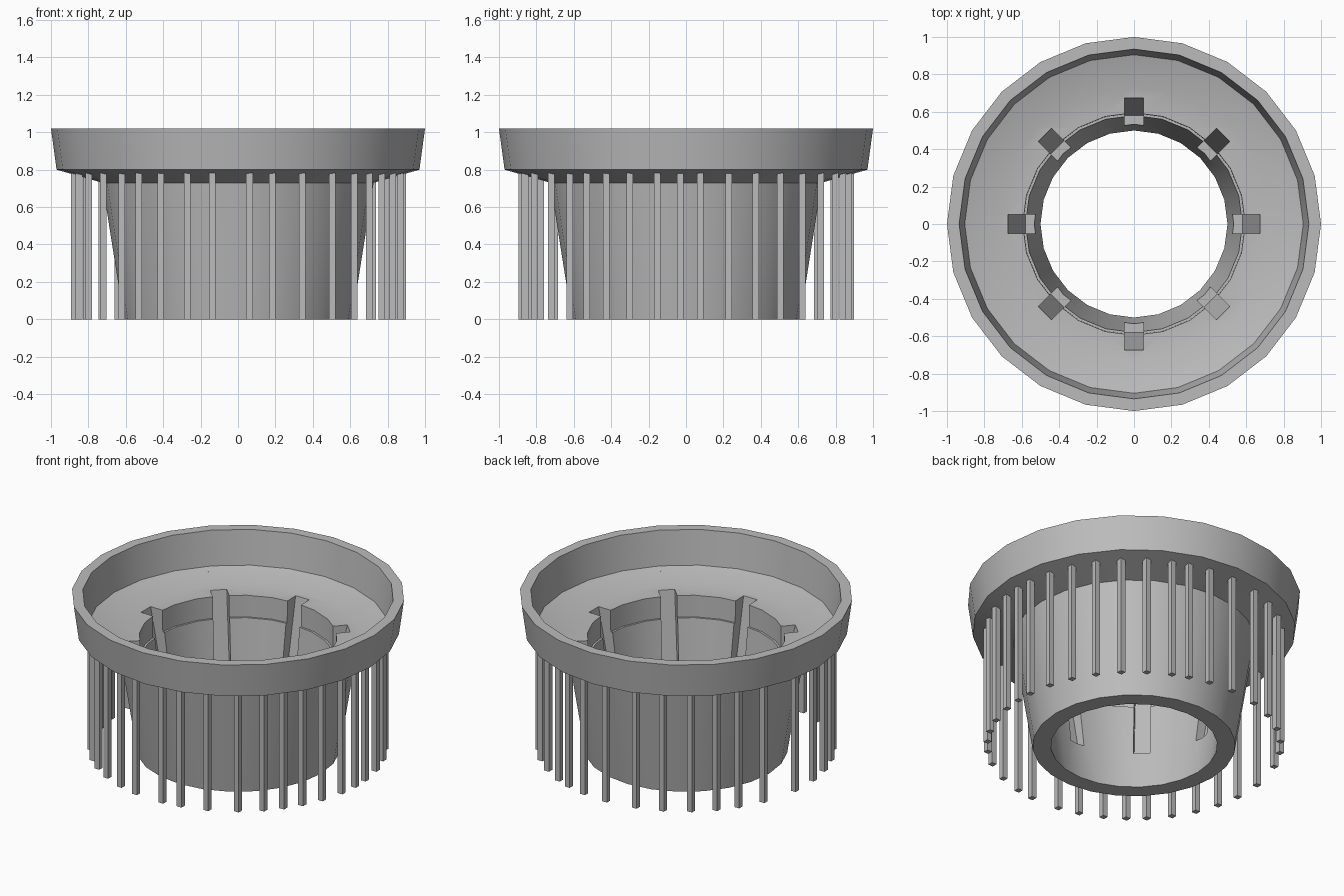
import bpy, bmesh
from math import radians, sin, cos, pi
from mathutils import Matrix, Vector

cube = bpy.data.objects.get("Cube")
if cube:
    bpy.data.objects.remove(cube, do_unlink=True)

grey = bpy.data.materials.new("plain grey")
grey.use_nodes = True
colour = (0.5, 0.5, 0.5, 1)
grey.diffuse_color = colour
grey.node_tree.nodes["Principled BSDF"].inputs["Base Color"].default_value = colour


def make_object(name, bm):
    bmesh.ops.recalc_face_normals(bm, faces=bm.faces[:])
    mesh = bpy.data.meshes.new(name)
    bm.to_mesh(mesh)
    bm.free()
    mesh.materials.append(grey)
    obj = bpy.data.objects.new(name, mesh)
    bpy.context.collection.objects.link(obj)
    return obj


def lathe(name, profile, sides):
    """Revolve a closed (radius, height) profile about z."""
    bm = bmesh.new()
    rings = [[bm.verts.new((r * cos(2 * pi * i / sides), r * sin(2 * pi * i / sides), z))
              for r, z in profile] for i in range(sides)]
    n = len(profile)
    for i in range(sides):
        a, b = rings[i], rings[(i + 1) % sides]
        for j in range(n):
            k = (j + 1) % n
            bm.faces.new((a[j], b[j], b[k], a[k]))
    return make_object(name, bm)


# Flared bowl with a tapered, open neck
bowl = lathe("bowl_and_neck", [
    (0.5, 0), (0.61, 0), (0.725, 0.73), (0.97, 0.8), (1, 1.02), (0.935, 1.02),
    (0.905, 0.797), (0.73, 0.745), (0.595, 0.742), (0.593, 0.6), (0.58, 0.6)], 24)

# Eight sloping slots cut into the neck
bm = bmesh.new()
wedge = [(0.4, 0.25), (0.58, 0.25), (0.69, 0.823), (0.4, 0.823)]
for i in range(8):
    turn = Matrix.Rotation(i * pi / 4, 3, 'Z')
    a, b = ([bm.verts.new(turn @ Vector((r, y, z))) for r, z in wedge]
            for y in (-0.05, 0.05))
    bm.faces.new(a)
    bm.faces.new(b)
    for j in range(4):
        k = (j + 1) % 4
        bm.faces.new((a[j], a[k], b[k], b[j]))
cutter = make_object("slot_cutter", bm)
cutter.hide_render = True

cut = bowl.modifiers.new("slots", 'BOOLEAN')
cut.object = cutter
cut.operation = 'DIFFERENCE'
cut.solver = 'EXACT'
cut.use_self = True
bpy.ops.object.select_all(action='DESELECT')
bowl.select_set(True)
bpy.context.view_layer.objects.active = bowl
bpy.ops.object.modifier_apply(modifier=cut.name)
bpy.data.objects.remove(cutter, do_unlink=True)
bpy.ops.object.shade_smooth_by_angle(angle=radians(30))

# Slim square pins hanging from the bowl, turned from the front towards +x
bm = bmesh.new()
pin_angles = [-45, -37, -28, -18, -9, 4, 12, 23, 35, 45, 53, 61, 70, 80, 88, 95, 105, 115,
              125, 135, 145, 155, 162, 171, 182, 195, 206, 217, 227, 236, 247, 263, 275,
              285, 295, 305]
size, top, radius = 0.035, 0.784, 0.88
for angle in pin_angles:
    t = radians(angle)
    place = Matrix.Translation((radius * sin(t), -radius * cos(t), top / 2))
    bmesh.ops.create_cube(bm, size=1, matrix=place @ Matrix.Diagonal((size, size, top, 1)))
make_object("hanging_pins", bm)
